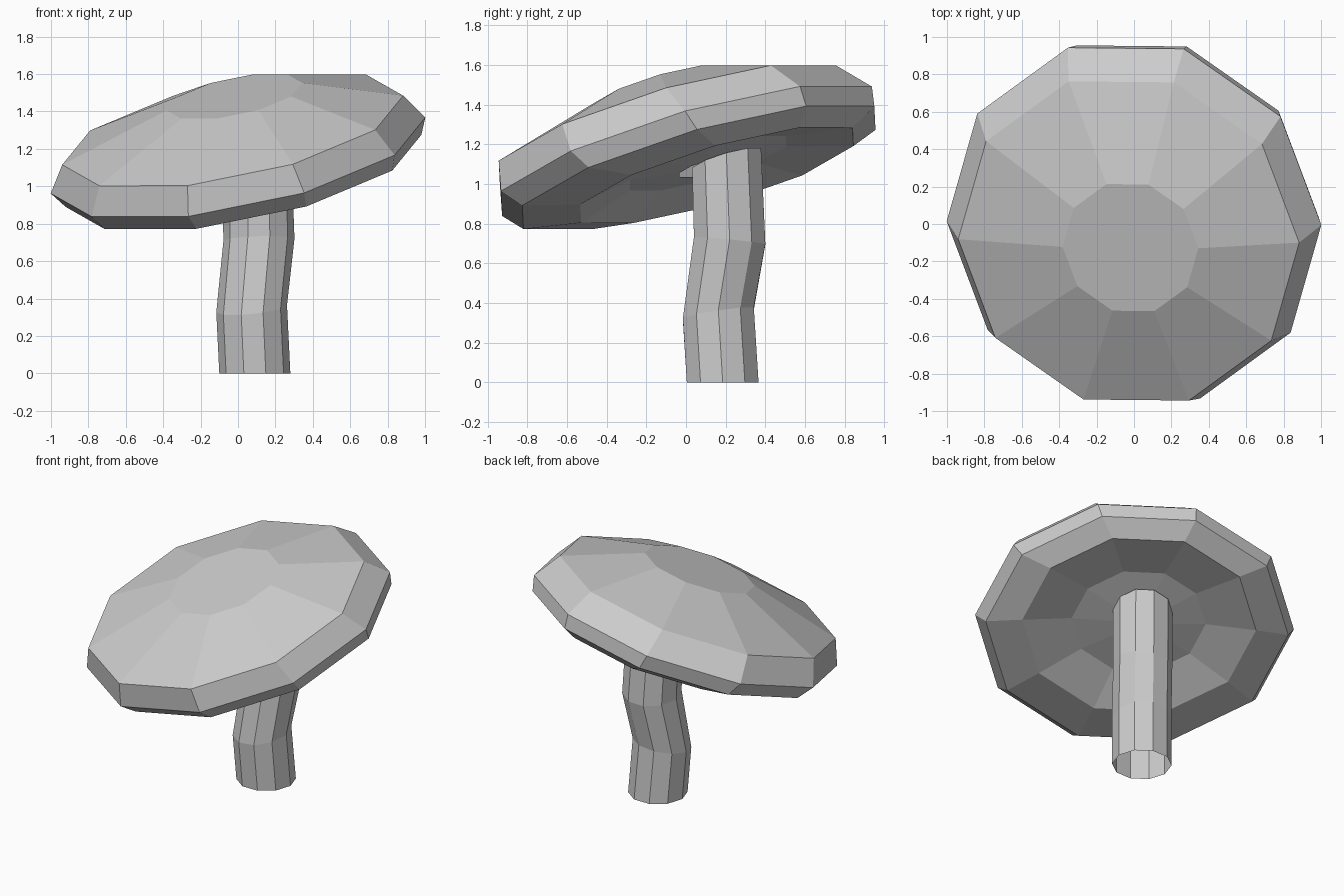
import bpy, bmesh
from math import cos, sin, pi
from mathutils import Vector, Euler

cube = bpy.data.objects.get("Cube")
if cube:
    bpy.data.objects.remove(cube, do_unlink=True)

SIDES = 10

grey = bpy.data.materials.new("light_grey")
grey.use_nodes = True
colour = (0.6, 0.6, 0.6, 1)
grey.diffuse_color = colour
grey.node_tree.nodes["Principled BSDF"].inputs["Base Color"].default_value = colour


def ring(bm, centre, radius, tilt):
    """Ten-sided loop around a centre, turned by an Euler tilt."""
    turn = Euler(tilt).to_matrix()
    angles = [2 * pi * i / SIDES for i in range(SIDES)]
    return [bm.verts.new(Vector(centre) + turn @ Vector((radius * cos(a), radius * sin(a), 0)))
            for a in angles]


def bridge(bm, lower, upper):
    for i in range(SIDES):
        j = (i + 1) % SIDES
        bm.faces.new((lower[i], lower[j], upper[j], upper[i]))


def finish(bm, name):
    mesh = bpy.data.meshes.new(name)
    bm.to_mesh(mesh)
    bm.free()
    mesh.materials.append(grey)
    obj = bpy.data.objects.new(name, mesh)
    bpy.context.collection.objects.link(obj)
    return obj


# Cap: leaning stack of rings, from the recessed underside to the flat crown
CAP_TILT = (0.28, -0.2, -0.01)
cap_centre = Vector((0, 0.005, 1.165))
cap_turn = Euler(CAP_TILT).to_matrix()
cap_rings = [  # radius, local centre
    (0.17, (0.04, 0.09, -0.115)),
    (0.43, (0.04, 0.083, -0.096)),
    (0.75, (0.06, 0.108, -0.172)),
    (0.97, (0.012, 0.034, -0.1)),
    (1.022, (0, 0, 0)),
    (0.93, (0, -0.054, 0.159)),
    (0.37, (0.045, -0.04, 0.336)),
]
bm = bmesh.new()
loops = [ring(bm, cap_centre + cap_turn @ Vector(c), r, CAP_TILT) for r, c in cap_rings]
for a, b in zip(loops, loops[1:]):
    bridge(bm, a, b)
bm.faces.new(loops[-1])
finish(bm, "cap")

# Stem: bent tube, open at the foot
stem_rings = [  # centre, tilt
    ((0.09, 0.185, 0), (0, 0, 0)),
    ((0.073, 0.163, 0.345), (0.15, -0.1, 0)),
    ((0.112, 0.22, 0.715), (-0.1, -0.03, 0)),
    ((0.1, 0.205, 1.12), CAP_TILT),
]
bm = bmesh.new()
loops = [ring(bm, c, 0.19, t) for c, t in stem_rings]
for a, b in zip(loops, loops[1:]):
    bridge(bm, a, b)
finish(bm, "stem")
